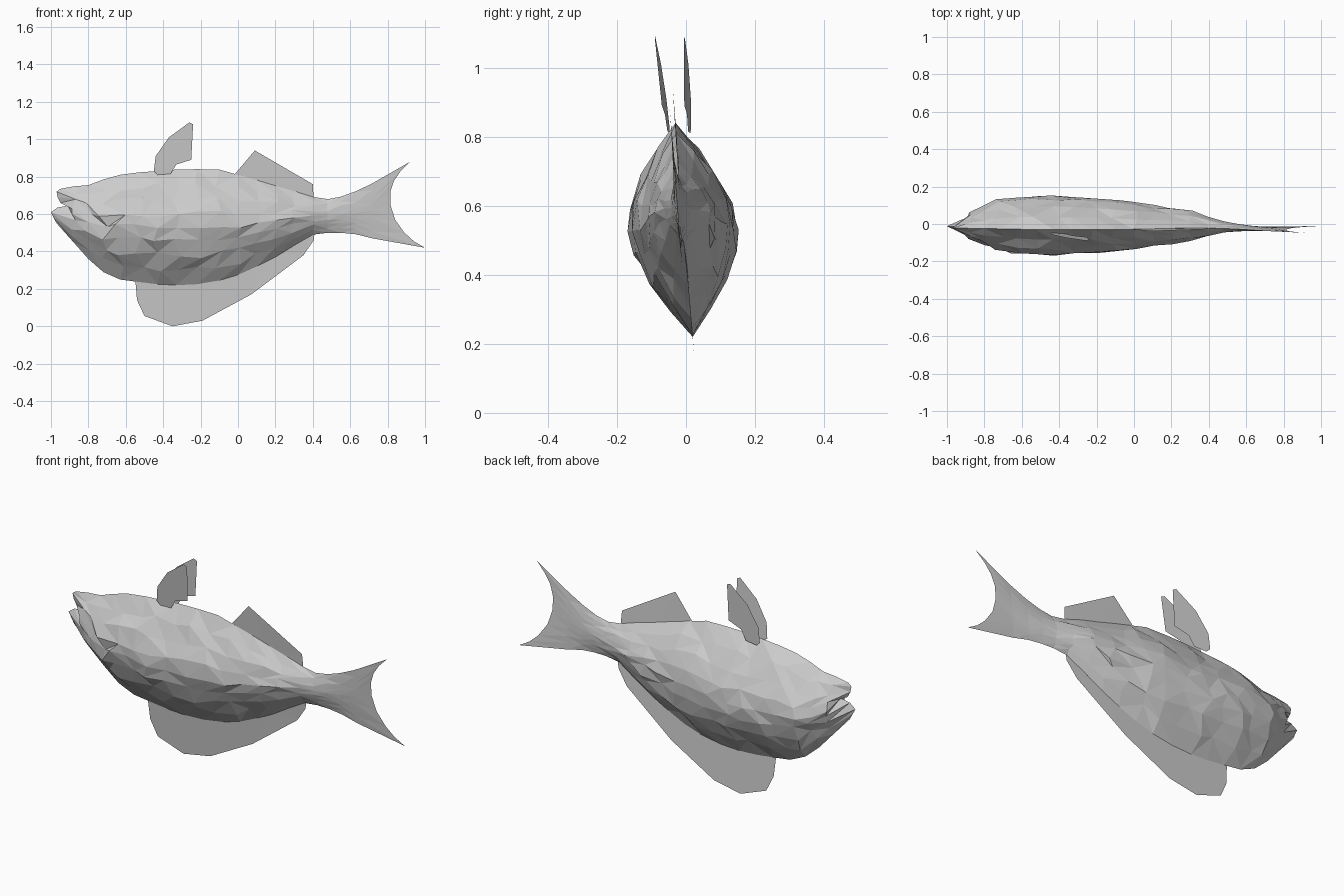
import bpy
import bmesh
import math
import random

random.seed(4)
cube = bpy.data.objects.get("Cube")
if cube:
    bpy.data.objects.remove(cube, do_unlink=True)

# Single plain grey
grey = bpy.data.materials.new("plain_grey")
grey.use_nodes = True
colour = (0.6, 0.6, 0.6, 1)
grey.diffuse_color = colour
grey.node_tree.nodes["Principled BSDF"].inputs["Base Color"].default_value = colour


def lean(x, z):
    """Sideways position of the slightly tilted middle plane."""
    tail_bend = 0.014 * min(max((x - 0.3) / 0.4, 0), 1)
    return 0.037 - 0.08 * z - tail_bend


def finish(bm, name):
    mesh = bpy.data.meshes.new(name)
    bm.to_mesh(mesh)
    bm.free()
    mesh.materials.append(grey)
    obj = bpy.data.objects.new(name, mesh)
    bpy.context.collection.objects.link(obj)
    return obj


def make_fin(name, outline, depth):
    """Thin sheet from an x-z outline; depth gives y at each point."""
    bm = bmesh.new()
    face = bm.faces.new([bm.verts.new((x, depth(x, z), z)) for x, z in outline])
    bmesh.ops.triangulate(bm, faces=[face])
    return finish(bm, name)


# Body: cross-sections as (x, belly height, back height, half width)
sections = [
    (-0.88, 0.45, 0.748, 0.07), (-0.8, 0.36, 0.755, 0.108),
    (-0.72, 0.29, 0.785, 0.135), (-0.63, 0.25, 0.81, 0.152),
    (-0.53, 0.237, 0.823, 0.16), (-0.43, 0.225, 0.83, 0.159),
    (-0.33, 0.22, 0.838, 0.154), (-0.22, 0.225, 0.84, 0.145),
    (-0.1, 0.245, 0.838, 0.134), (0, 0.275, 0.81, 0.122),
    (0.1, 0.32, 0.782, 0.108), (0.2, 0.37, 0.752, 0.098),
    (0.3, 0.43, 0.725, 0.078), (0.4, 0.49, 0.692, 0.052),
    (0.48, 0.5, 0.68, 0.03), (0.55, 0.5, 0.693, 0.02),
    (0.63, 0.492, 0.722, 0.012), (0.72, 0.47, 0.765, 0.006),
]
# Edge lines closing the body: open mouth and forked tail, belly to back
mouth = [(-0.97, 0.55), (-0.985, 0.58), (-1, 0.61), (-0.965, 0.635),
         (-0.91, 0.645), (-0.95, 0.66), (-0.965, 0.69), (-0.97, 0.72),
         (-0.95, 0.735)]
tail = [(1, 0.42), (0.94, 0.455), (0.89, 0.5), (0.84, 0.57), (0.815, 0.65),
        (0.815, 0.72), (0.835, 0.78), (0.87, 0.83), (0.92, 0.88)]
LEVELS = len(mouth) - 1
# Walk up the right side, then down the left
walk = [(i, -1) for i in range(LEVELS + 1)]
walk += [(i, 1) for i in range(LEVELS - 1, 0, -1)]


def edge_ring(line):
    return [(line[i][0], lean(*line[i]), line[i][1]) for i, side in walk]


def body_ring(x, low, high, half):
    ring = []
    rough = half / 0.16
    for i, side in walk:
        t = i / LEVELS
        width = half * math.sin(math.pi * t)
        px, pz = x, low + (high - low) * t
        if 0 < i < LEVELS:
            px += random.uniform(-0.03, 0.03) * rough
            pz += random.uniform(-0.02, 0.02) * rough
            width *= random.uniform(0.94, 1.05)
        ring.append((px, lean(px, pz) + side * width, pz))
    return ring


bm = bmesh.new()
rings = [edge_ring(mouth)] + [body_ring(*s) for s in sections] + [edge_ring(tail)]
rows = [[bm.verts.new(p) for p in ring] for ring in rings]
count = len(walk)
for a, b in zip(rows, rows[1:]):
    for k in range(count):
        n = (k + 1) % count
        # Random diagonals give the irregular facets
        if random.random() < 0.5:
            bm.faces.new((a[k], b[k], b[n]))
            bm.faces.new((a[k], b[n], a[n]))
        else:
            bm.faces.new((a[k], b[k], a[n]))
            bm.faces.new((b[k], b[n], a[n]))
bmesh.ops.remove_doubles(bm, verts=bm.verts, dist=0.0001)
bmesh.ops.recalc_face_normals(bm, faces=bm.faces)
finish(bm, "body")

# Back fin and belly fin lie on the tilted middle plane
make_fin("back_fin", [(-0.02, 0.81), (0.09, 0.94), (0.4, 0.76), (0.405, 0.67),
                      (0.2, 0.72), (0, 0.78)], lean)
make_fin("belly_fin", [(-0.55, 0.26), (-0.54, 0.14), (-0.5, 0.055), (-0.35, 0),
                       (-0.19, 0.03), (0.07, 0.17), (0.35, 0.38), (0.405, 0.46),
                       (0.41, 0.51), (0.2, 0.39), (0, 0.29), (-0.3, 0.24)], lean)

# Pair of small upright side fins
side_outline = [(-0.45, 0.83), (-0.44, 0.91), (-0.37, 1.01), (-0.26, 1.09),
                (-0.24, 1.08), (-0.25, 0.89), (-0.33, 0.865), (-0.36, 0.815),
                (-0.43, 0.81)]
make_fin("right_side_fin", side_outline,
         lambda x, z: -0.055 - 0.1 * (z - 0.82) - 0.08 * (x + 0.35))
make_fin("left_side_fin", side_outline,
         lambda x, z: 0.005 - 0.1 * (x + 0.35))
